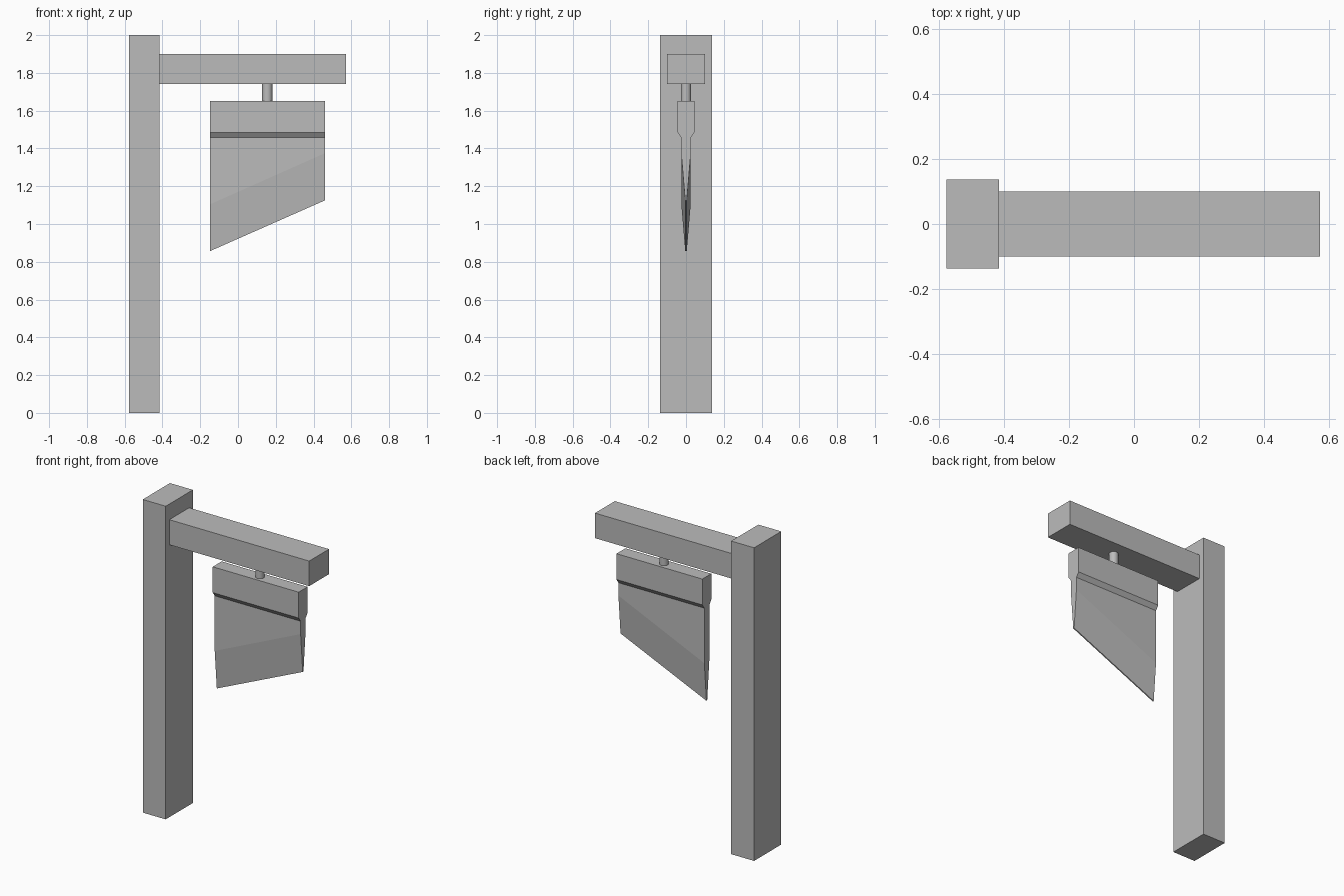
import bpy
import bmesh

default = bpy.data.objects.get("Cube")
if default:
    bpy.data.objects.remove(default, do_unlink=True)

# One plain grey for the whole sign post
grey = bpy.data.materials.new("plain_grey")
grey.use_nodes = True
colour = (0.5, 0.5, 0.5, 1)
grey.diffuse_color = colour
grey.node_tree.nodes["Principled BSDF"].inputs["Base Color"].default_value = colour


def add_object(name, bm):
    bmesh.ops.recalc_face_normals(bm, faces=bm.faces)
    mesh = bpy.data.meshes.new(name)
    bm.to_mesh(mesh)
    bm.free()
    mesh.materials.append(grey)
    obj = bpy.data.objects.new(name, mesh)
    bpy.context.collection.objects.link(obj)
    return obj


def box(name, x0, x1, half_y, z0, z1):
    bm = bmesh.new()
    bmesh.ops.create_cube(bm, size=1)
    for v in bm.verts:
        v.co.x = x0 if v.co.x < 0 else x1
        v.co.y *= 2 * half_y
        v.co.z = z0 if v.co.z < 0 else z1
    return add_object(name, bm)


# Upright post and horizontal arm
box("post", -0.577, -0.415, 0.137, 0, 2)
box("arm", -0.415, 0.573, 0.1, 1.74, 1.9)

# Round hanger between arm and blade
bpy.ops.mesh.primitive_cylinder_add(vertices=32, radius=0.027, depth=0.1,
                                    location=(0.155, 0, 1.695))
hanger = bpy.context.object
hanger.name = "hanger"
hanger.data.materials.append(grey)
bpy.ops.object.shade_smooth_by_angle()

# Hanging blade: half thickness, height at the low end, height at the high end
profile = [(0.045, 1.65, 1.65), (0.045, 1.485, 1.485), (0.025, 1.457, 1.457),
           (0.025, 1.105, 1.375), (0.004, 0.857, 1.125)]
bm = bmesh.new()
ends = []
for x, column in ((-0.147, 1), (0.46, 2)):
    front = [bm.verts.new((x, -row[0], row[column])) for row in profile]
    back = [bm.verts.new((x, row[0], row[column])) for row in reversed(profile)]
    ends.append(front + back)
    bm.faces.new(front + back)
low, high = ends
for i in range(len(low)):
    j = (i + 1) % len(low)
    bm.faces.new((low[i], low[j], high[j], high[i]))
add_object("blade", bm)
